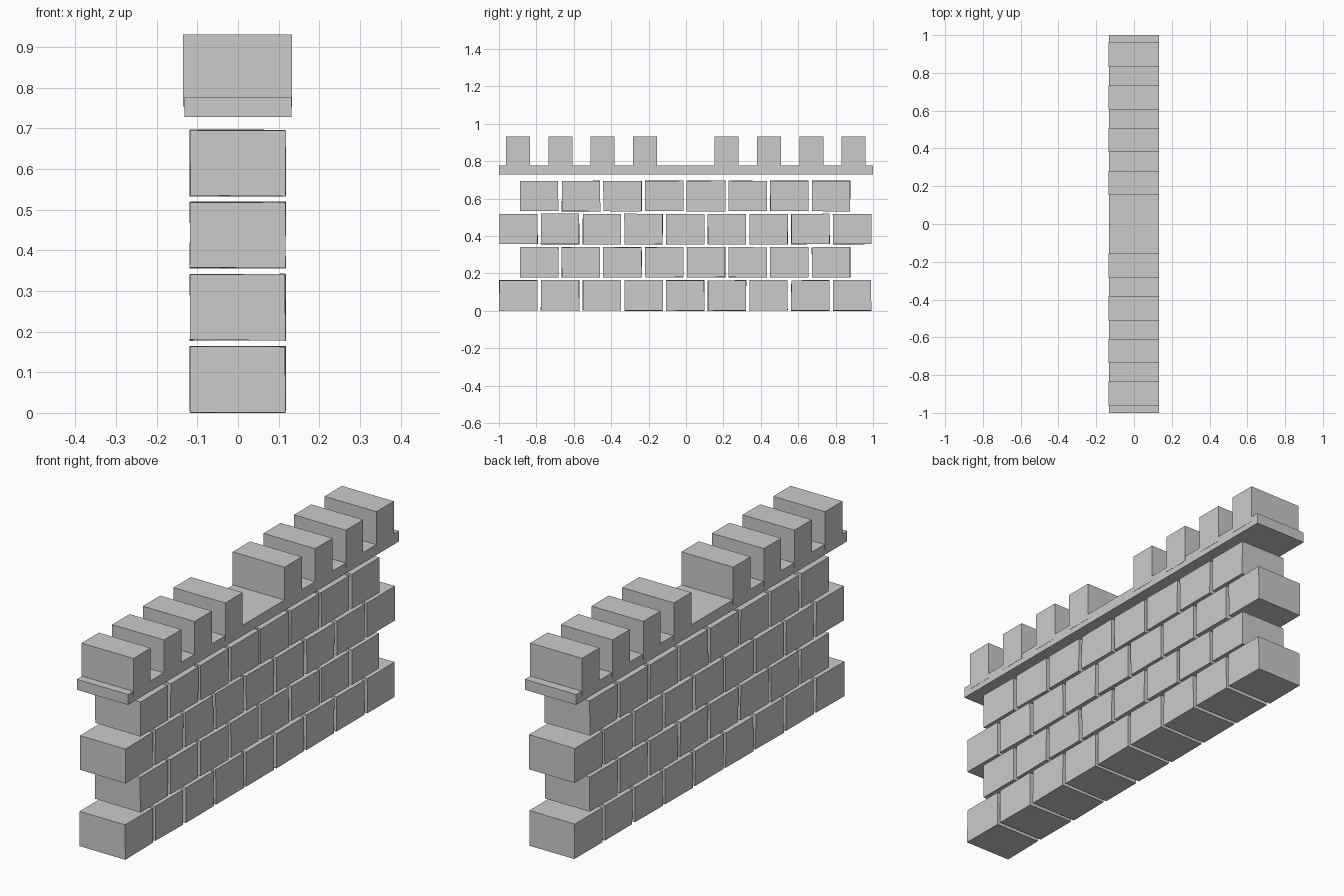
import bpy, bmesh, random

if "Cube" in bpy.data.objects:
    bpy.data.objects.remove(bpy.data.objects["Cube"])

random.seed(4)


def box(name, x, y, z, jitter=0.0):
    """Box from (min, max) ranges, with optional hand-cut corner wobble."""
    bm = bmesh.new()
    bmesh.ops.create_cube(bm, size=1)
    for v in bm.verts:
        for i, (lo, hi) in enumerate((x, y, z)):
            inward = random.uniform(0, jitter)
            v.co[i] = hi - inward if v.co[i] > 0 else lo + inward
    mesh = bpy.data.meshes.new(name)
    bm.to_mesh(mesh)
    bm.free()
    obj = bpy.data.objects.new(name, mesh)
    bpy.context.collection.objects.link(obj)
    return obj


# Four staggered courses of separate stone blocks
PITCH_Y, BLOCK_Y = 0.223, 0.208
PITCH_Z, BLOCK_Z = 0.1773, 0.165
for row in range(4):
    start, count = (-1.0, 9) if row % 2 == 0 else (-0.889, 8)
    z0 = row * PITCH_Z
    for col in range(count):
        y0 = start + col * PITCH_Y
        box(f"stone_block_{row}_{col}", (-0.119, 0.118),
            (y0, y0 + BLOCK_Y), (z0, z0 + BLOCK_Z),
            0.003)

# Coping slab along the top
box("coping_slab", (-0.132, 0.132), (-1.0, 1.0), (0.728, 0.777))

# Merlons, four each side of the central opening
for i, centre in enumerate((0.2185, 0.445, 0.671, 0.897)):
    for side, label in ((-1, "left"), (1, "right")):
        c = side * centre
        box(f"merlon_{label}_{i}", (-0.135, 0.133),
            (c - 0.064 - 0.001, c + 0.064 - 0.001), (0.754, 0.931))
